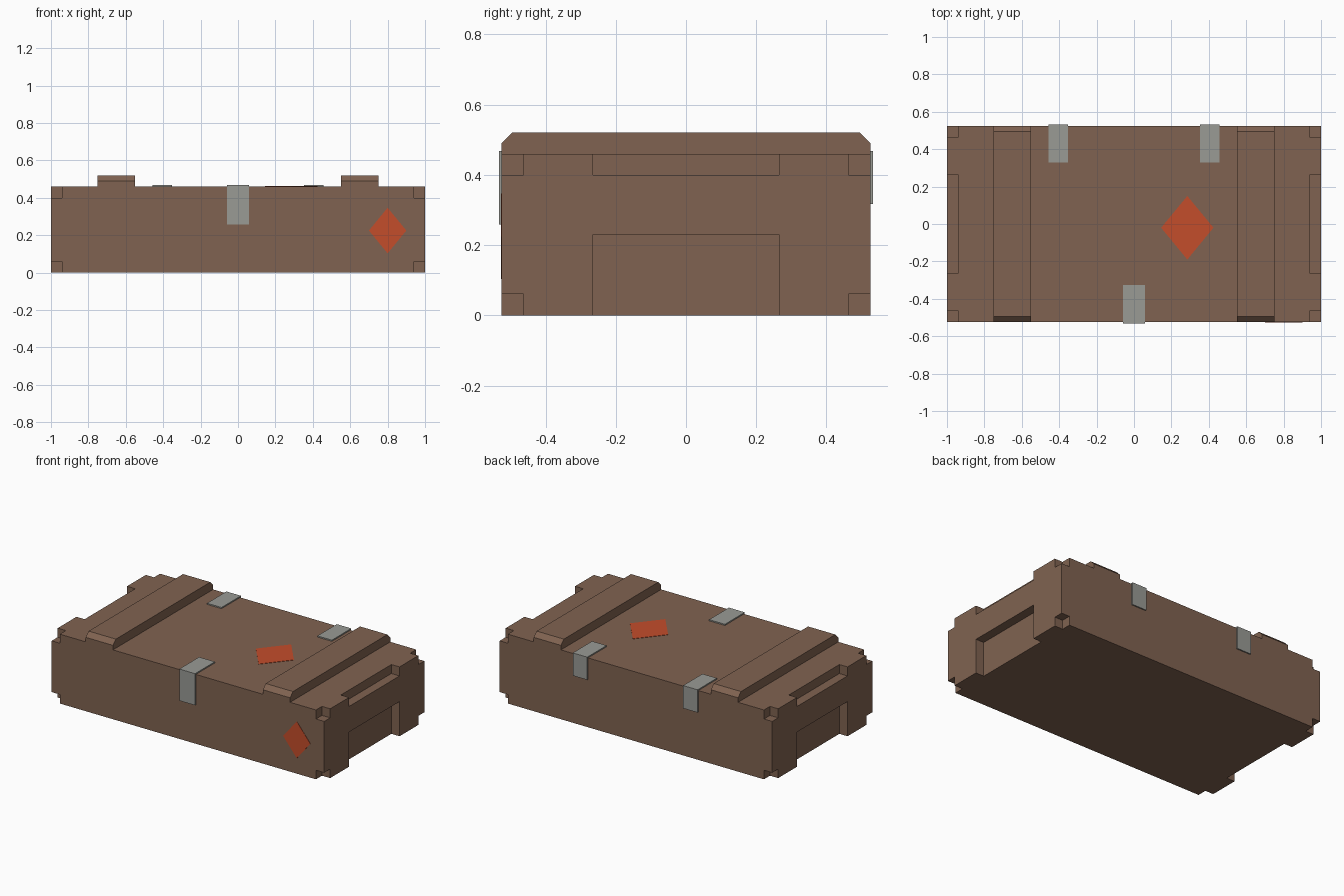
import bpy, bmesh
from mathutils import Vector

if "Cube" in bpy.data.objects:
    bpy.data.objects.remove(bpy.data.objects["Cube"])


def material(name, rgb):
    m = bpy.data.materials.new(name)
    m.diffuse_color = (*rgb, 1)
    m.use_nodes = True
    m.node_tree.nodes["Principled BSDF"].inputs["Base Color"].default_value = m.diffuse_color
    return m


BROWN = material("brown_plastic", (0.216, 0.124, 0.082))
GREY = material("grey_metal", (0.32, 0.325, 0.30))
ORANGE = material("orange_label", (0.55, 0.074, 0.024))


def prism(name, points, offset, mat):
    """Extrude a closed 3D outline along an offset vector."""
    bm = bmesh.new()
    face = bm.faces.new([bm.verts.new(p) for p in points])
    ext = bmesh.ops.extrude_face_region(bm, geom=[face])
    verts = [v for v in ext["geom"] if isinstance(v, bmesh.types.BMVert)]
    bmesh.ops.translate(bm, verts=verts, vec=Vector(offset))
    bmesh.ops.recalc_face_normals(bm, faces=bm.faces)
    me = bpy.data.meshes.new(name)
    bm.to_mesh(me)
    bm.free()
    me.materials.append(mat)
    ob = bpy.data.objects.new(name, me)
    bpy.context.collection.objects.link(ob)
    return ob


def box(name, x0, x1, y0, y1, z0, z1, mat=BROWN):
    return prism(name, [(x0, y0, z0), (x1, y0, z0), (x1, y1, z0), (x0, y1, z0)],
                 (0, 0, z1 - z0), mat)


W, D, H, TOP = 1.0, 0.525, 0.46, 0.52   # half width, half depth, lid height, rib height
N = 0.06                                # notch size
body = box("crate_body", -W, W, -D, D, 0, TOP)
cutters = []

# Lower the lid everywhere except the two raised ribs
for x0, x1 in ((-1.2, -0.75), (-0.55, 0.55), (0.75, 1.2)):
    cutters.append(box("lid_cutter", x0, x1, -0.7, 0.7, H, 0.7))

# Chamfered rib ends
for s in (-1, 1):
    pts = [(-1.3, s * (D - 0.13), TOP + 0.1), (-1.3, s * (D + 0.1), TOP - 0.13),
           (-1.3, s * (D + 0.1), TOP + 0.1)]
    cutters.append(prism("chamfer_cutter", pts, (2.6, 0, 0), BROWN))

# End handholds, lid recesses and corner notches
for s in (-1, 1):
    x0, x1 = sorted((s * (W - N), s * 1.2))
    cutters.append(box("handhold_cutter", x0, x1, -0.265, 0.265, -0.1, 0.23))
    cutters.append(box("recess_cutter", x0, x1, -0.265, 0.265, H - N, 0.65))
    for t in (-1, 1):
        y0, y1 = sorted((t * 0.462, t * 0.8))
        cutters.append(box("low_corner_cutter", x0, x1, y0, y1, -0.1, N))
        cutters.append(box("high_corner_cutter", x0, x1, y0, y1, H - N, 0.65))

bpy.context.view_layer.objects.active = body
for c in cutters:
    mod = body.modifiers.new("cut", 'BOOLEAN')
    mod.operation = 'DIFFERENCE'
    mod.solver = 'EXACT'
    mod.object = c
    bpy.ops.object.modifier_apply(modifier=mod.name)
for c in cutters:
    bpy.data.objects.remove(c)


def strap(name, x, half, side, reach, drop):
    """L-shaped metal strap folded over the lid edge."""
    t, e = 0.008, 0.004
    yz = [(reach, H - e), (reach, H + t), (D + t, H + t), (D + t, drop),
          (D - e, drop), (D - e, H - e)]
    prism(name, [(x - half, side * y, z) for y, z in yz], (2 * half, 0, 0), GREY)


# Front latch and two back hinges
strap("front_latch", 0, 0.058, -1, 0.325, 0.258)
strap("left_hinge", -0.405, 0.053, 1, 0.33, 0.317)
strap("right_hinge", 0.405, 0.053, 1, 0.33, 0.317)

# Diamond labels
DIAMOND = ((-1, 0), (0, -1), (1, 0), (0, 1))
prism("front_label", [(0.8 + 0.1 * a, -D, 0.225 + 0.122 * b) for a, b in DIAMOND],
      (0, -0.002, 0), ORANGE)
prism("lid_label", [(0.285 + 0.14 * a, -0.02 + 0.17 * b, H) for a, b in DIAMOND],
      (0, 0, 0.002), ORANGE)
